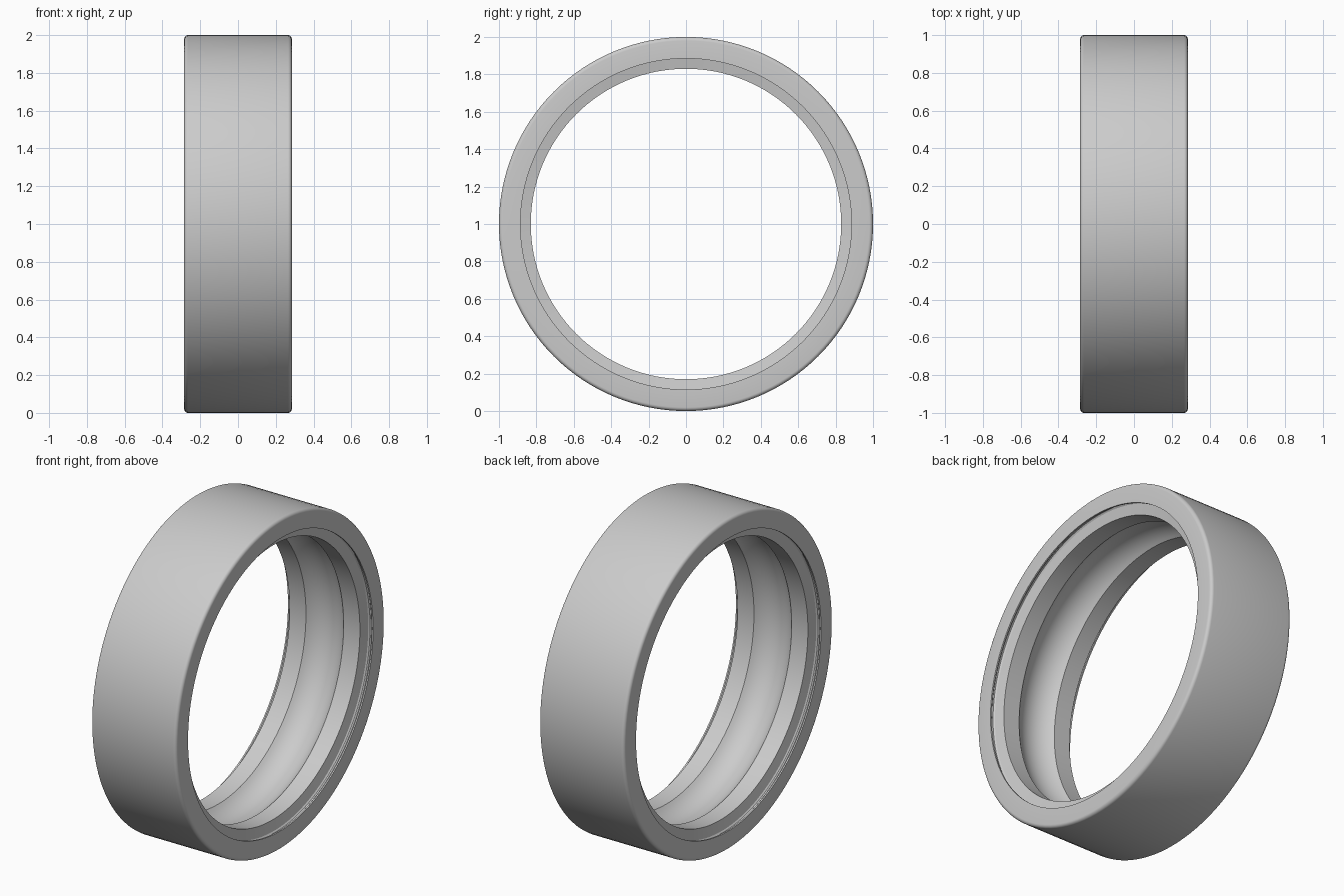
import bpy, bmesh, math
from mathutils import Vector

cube = bpy.data.objects.get("Cube")
if cube:
    bpy.data.objects.remove(cube, do_unlink=True)

HALF_WIDTH = 0.285
LAND_RADIUS = 0.83
RACE_HALF = 0.126
RACE_DEPTH = 0.055
FILLET = 0.02
SEGMENTS = 128

steel = bpy.data.materials.new("brushed steel grey")
steel.use_nodes = True
colour = (0.6, 0.6, 0.6, 1)
steel.diffuse_color = colour
steel.node_tree.nodes["Principled BSDF"].inputs["Base Color"].default_value = colour

# Half cross-section as (x, radius): outer wall, rounded rim, seal groove, inner land
half = [(HALF_WIDTH - FILLET + FILLET * math.sin(a), 1 - FILLET + FILLET * math.cos(a))
        for a in (i * math.pi / 10 for i in range(6))]
half += [(HALF_WIDTH, 0.885), (0.276, 0.885), (0.271, 0.894), (0.263, 0.9),
         (0.254, 0.9), (0.247, 0.892), (0.235, LAND_RADIUS)]

# Ball race: circular arc sunk into the inner land
race_radius = (RACE_HALF ** 2 + RACE_DEPTH ** 2) / (2 * RACE_DEPTH)
race_centre = LAND_RADIUS + RACE_DEPTH - race_radius
sweep = math.asin(RACE_HALF / race_radius)
race = [(race_radius * math.sin(sweep * t / 8), race_centre + race_radius * math.cos(sweep * t / 8))
        for t in range(8, -9, -1)]

# Full closed section, mirrored across the middle
section = half + race + [(-x, r) for x, r in reversed(half)]

# Revolve the section about the x axis
bm = bmesh.new()
verts = [bm.verts.new((x, 0, r)) for x, r in section]
edges = [bm.edges.new((v, verts[(i + 1) % len(verts)])) for i, v in enumerate(verts)]
bmesh.ops.spin(bm, geom=verts + edges, cent=Vector((0, 0, 0)), axis=Vector((1, 0, 0)),
               angle=math.tau, steps=SEGMENTS, use_merge=False)
bmesh.ops.remove_doubles(bm, verts=bm.verts, dist=0.0001)
bmesh.ops.recalc_face_normals(bm, faces=bm.faces)
bmesh.ops.translate(bm, verts=bm.verts, vec=(0, 0, 1))

mesh = bpy.data.meshes.new("bearing_outer_ring")
bm.to_mesh(mesh)
bm.free()
mesh.materials.append(steel)
ring = bpy.data.objects.new("bearing_outer_ring", mesh)
bpy.context.collection.objects.link(ring)

bpy.context.view_layer.objects.active = ring
ring.select_set(True)
bpy.ops.object.shade_smooth_by_angle(angle=math.radians(30))
